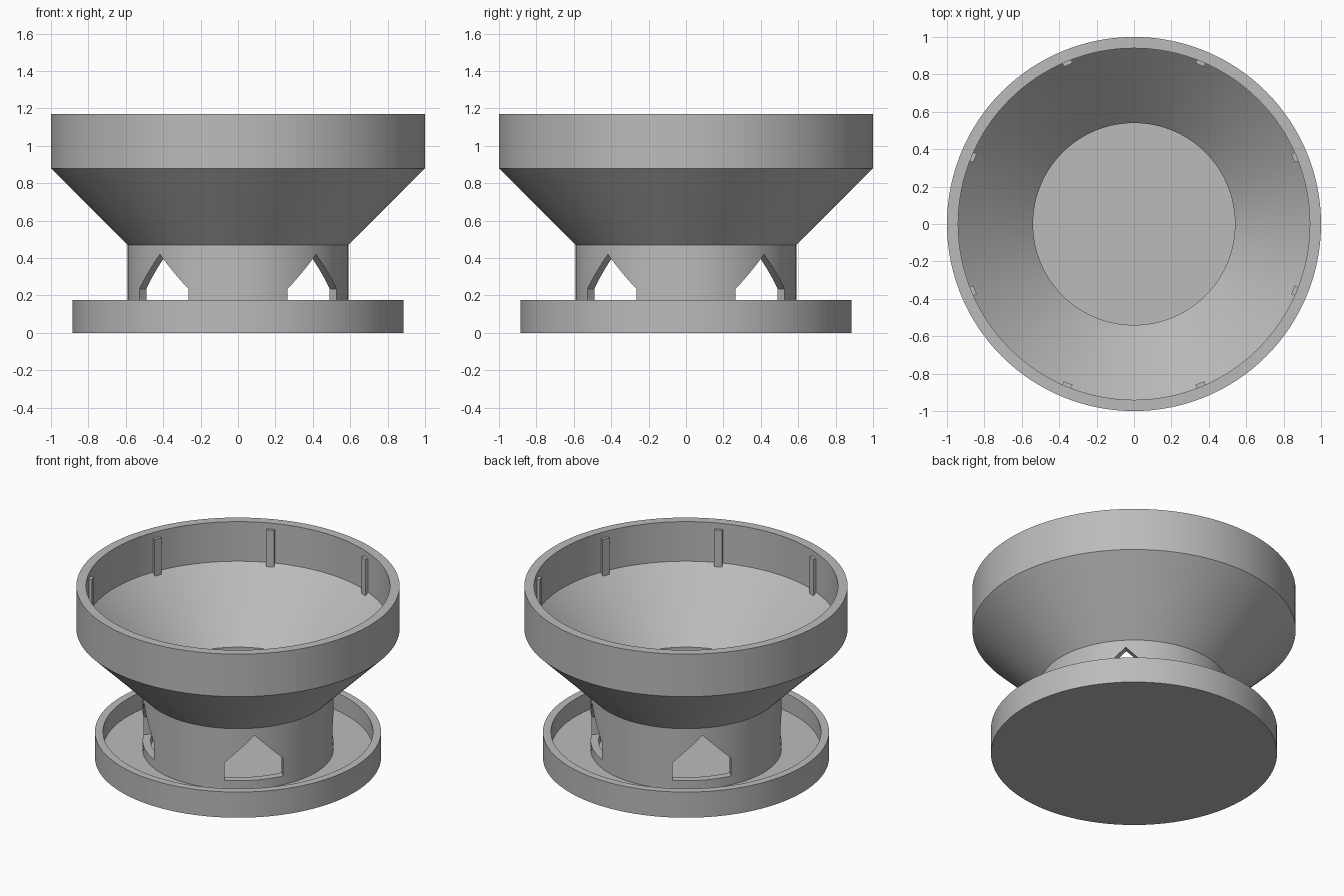
import bpy
import bmesh
from math import cos, sin, pi, radians
from mathutils import Matrix

SEGMENTS = 128

if "Cube" in bpy.data.objects:
    bpy.data.objects.remove(bpy.data.objects["Cube"])

# One plain grey for everything
grey = bpy.data.materials.new("light_grey")
grey.use_nodes = True
color = (0.5, 0.5, 0.5, 1)
grey.diffuse_color = color
grey.node_tree.nodes["Principled BSDF"].inputs["Base Color"].default_value = color


def finish(name, bm):
    bmesh.ops.recalc_face_normals(bm, faces=bm.faces)
    mesh = bpy.data.meshes.new(name)
    bm.to_mesh(mesh)
    bm.free()
    mesh.materials.append(grey)
    obj = bpy.data.objects.new(name, mesh)
    bpy.context.collection.objects.link(obj)
    return obj


def activate(obj):
    bpy.ops.object.select_all(action="DESELECT")
    obj.select_set(True)
    bpy.context.view_layer.objects.active = obj


def smooth(obj):
    activate(obj)
    bpy.ops.object.shade_smooth_by_angle(angle=radians(25))


def lathe(name, profile, closed):
    """Revolve (radius, z) points; an open profile gets capped at both ends."""
    bm = bmesh.new()
    rings = []
    for r, z in profile:
        rings.append([bm.verts.new((r * cos(2 * pi * i / SEGMENTS),
                                    r * sin(2 * pi * i / SEGMENTS), z))
                      for i in range(SEGMENTS)])
    pairs = list(zip(rings, rings[1:]))
    if closed:
        pairs.append((rings[-1], rings[0]))
    else:
        bm.faces.new(rings[0])
        bm.faces.new(rings[-1])
    for a, b in pairs:
        for i in range(SEGMENTS):
            j = (i + 1) % SEGMENTS
            bm.faces.new((a[i], a[j], b[j], b[i]))
    return finish(name, bm)


# Saucer with a raised rim
tray = lathe("drip_tray", [(0.885, 0), (0.885, 0.175), (0.835, 0.175),
                           (0.835, 0.055)], closed=False)
smooth(tray)

# Bowl, funnel and hollow neck in one thin wall
bowl = lathe("bowl_and_neck", [(0.59, 0.05), (0.59, 0.47), (1, 0.88), (1, 1.17),
                               (0.94, 1.17), (0.94, 0.9), (0.54, 0.5),
                               (0.54, 0.05)], closed=True)

# Four house-shaped windows through the neck
WINDOW = [(-0.185, 0.115), (0.185, 0.115), (0.185, 0.235), (0, 0.42), (-0.185, 0.235)]
for k in range(4):
    bm = bmesh.new()
    near = [bm.verts.new((0.35, y, z)) for y, z in WINDOW]
    far = [bm.verts.new((0.8, y, z)) for y, z in WINDOW]
    bm.faces.new(near)
    bm.faces.new(far)
    for i in range(len(WINDOW)):
        j = (i + 1) % len(WINDOW)
        bm.faces.new((near[i], near[j], far[j], far[i]))
    bm.transform(Matrix.Rotation(pi / 4 + k * pi / 2, 4, "Z"))
    cutter = finish("window_cutter", bm)
    cutter.hide_render = True
    cut = bowl.modifiers.new("window", "BOOLEAN")
    cut.operation = "DIFFERENCE"
    cut.solver = "EXACT"
    cut.object = cutter
    activate(bowl)
    bpy.ops.object.modifier_apply(modifier=cut.name)
    bpy.data.objects.remove(cutter)
smooth(bowl)

# Eight small ribs inside the rim
for k in range(8):
    bm = bmesh.new()
    bmesh.ops.create_cube(bm, size=1)
    bm.transform(Matrix.Rotation(pi / 8 + k * pi / 4, 4, "Z")
                 @ Matrix.Translation((0.935, 0, 1.005))
                 @ Matrix.Diagonal((0.03, 0.05, 0.25, 1)))
    finish("rim_rib_%d" % (k + 1), bm)
